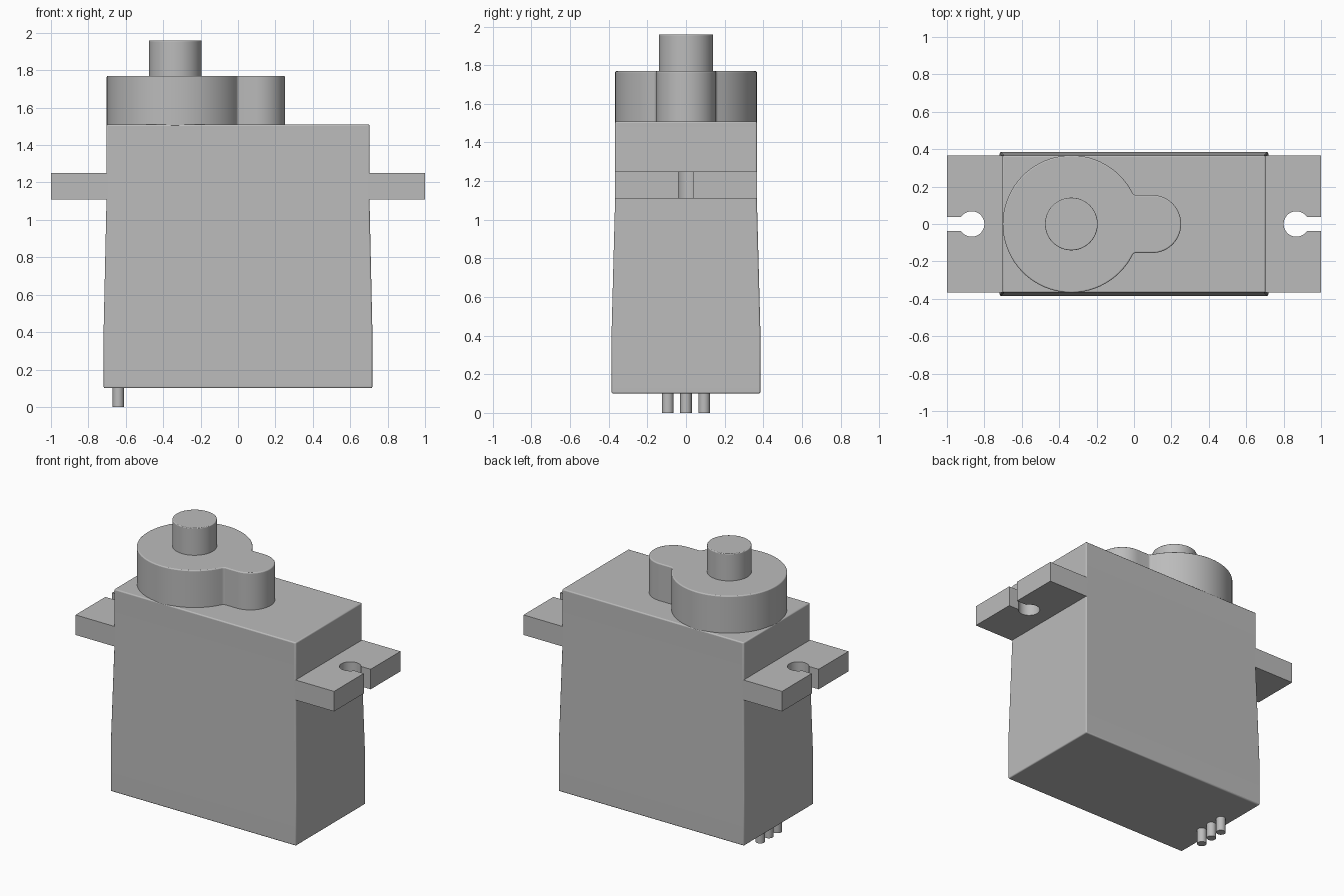
import bpy, bmesh
from math import cos, sin, asin, sqrt, pi, radians

cube = bpy.data.objects.get("Cube")
if cube:
    bpy.data.objects.remove(cube, do_unlink=True)

grey = bpy.data.materials.new("plain grey")
grey.use_nodes = True
colour = (0.5, 0.5, 0.5, 1)
grey.diffuse_color = colour
grey.node_tree.nodes["Principled BSDF"].inputs["Base Color"].default_value = colour


def arc(cx, cy, r, start, end, steps=32):
    """Points along an arc, angles in radians."""
    angles = [start + (end - start) * i / steps for i in range(steps + 1)]
    return [(cx + r * cos(a), cy + r * sin(a)) for a in angles]


def loft(name, rings, bevel=0.0):
    """Solid through stacked rings of (outline, height), capped at both ends."""
    bm = bmesh.new()
    loops = [[bm.verts.new((x, y, z)) for x, y in outline] for outline, z in rings]
    for low, high in zip(loops, loops[1:]):
        n = len(low)
        for i in range(n):
            j = (i + 1) % n
            bm.faces.new((low[i], low[j], high[j], high[i]))
    bm.faces.new(loops[0][::-1])
    bm.faces.new(loops[-1])
    bmesh.ops.recalc_face_normals(bm, faces=bm.faces)
    mesh = bpy.data.meshes.new(name)
    bm.to_mesh(mesh)
    bm.free()
    mesh.materials.append(grey)
    obj = bpy.data.objects.new(name, mesh)
    bpy.context.collection.objects.link(obj)
    if bevel:
        mod = obj.modifiers.new("soft edges", "BEVEL")
        mod.width = bevel
        mod.segments = 3
        mod.limit_method = "ANGLE"
        mod.angle_limit = radians(35)
    bpy.ops.object.select_all(action="DESELECT")
    obj.select_set(True)
    bpy.context.view_layer.objects.active = obj
    bpy.ops.object.shade_smooth_by_angle(angle=radians(35))
    return obj


def rectangle(hx, hy):
    return [(-hx, -hy), (hx, -hy), (hx, hy), (-hx, hy)]


def circle(cx, cy, r, steps=48):
    return arc(cx, cy, r, 0, 2 * pi, steps)[:-1]


# Case: straight base, slight taper, straight upper part
wide, narrow = rectangle(0.718, 0.385), rectangle(0.703, 0.367)
loft("case", [(wide, 0.1), (wide, 0.43), (narrow, 1.11), (narrow, 1.51)], 0.008)

# Mounting tabs, each with a keyhole slot open to the outer end
tab_y, slot_y, hole_r, hole_x = 0.367, 0.038, 0.068, 0.868
mouth = asin(slot_y / hole_r)
for side, name in ((1, "left_mounting_tab"), (-1, "right_mounting_tab")):
    outline = [(0.69, -tab_y), (1, -tab_y), (1, -slot_y)]
    outline += arc(hole_x, 0, hole_r, 2 * pi - mouth, mouth)
    outline += [(1, slot_y), (1, tab_y), (0.69, tab_y)]
    outline = [(side * x, y) for x, y in outline]
    loft(name, [(outline, 1.11), (outline, 1.25)])

# Gear housing: big round with a small round lobe, blended by a tiny fillet
gear_x, gear_r, lobe_x, lobe_r, fillet = -0.335, 0.367, 0.097, 0.155, 0.02
fy = lobe_r + fillet
fx = gear_x + sqrt((gear_r + fillet) ** 2 - fy ** 2)
join = asin(fy / (gear_r + fillet))
outline = arc(gear_x, 0, gear_r, join, 2 * pi - join, 64)
outline += arc(fx, -fy, fillet, pi - join, pi / 2, 6)
outline += arc(lobe_x, 0, lobe_r, -pi / 2, pi / 2, 32)
outline += arc(fx, fy, fillet, -pi / 2, join - pi, 6)
# Drop the repeated points where the fillets meet the big round
outline = [p for i, p in enumerate(outline)
           if abs(p[0] - outline[i - 1][0]) + abs(p[1] - outline[i - 1][1]) > 0.0001]
loft("gear_housing", [(outline, 1.5), (outline, 1.77)], 0.007)

# Output shaft
shaft = circle(gear_x, 0, 0.141)
loft("output_shaft", [(shaft, 1.76), (shaft, 1.96)], 0.005)

# Three wire stubs under the case
for i, name in enumerate(("front_wire", "middle_wire", "back_wire")):
    stub = circle(-0.64, (i - 1) * 0.094, 0.03, 24)
    loft(name, [(stub, 0), (stub, 0.12)])
